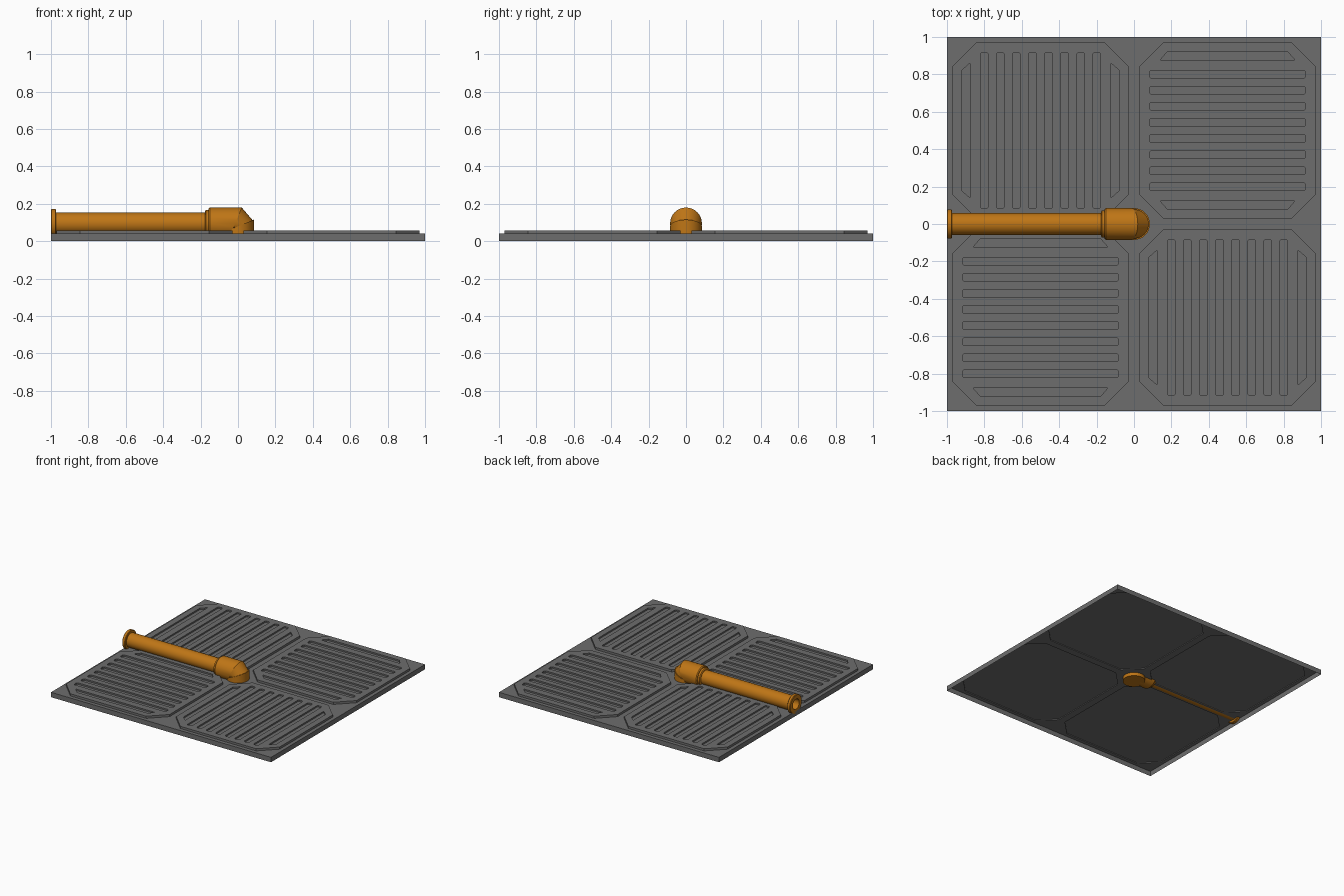
import bpy, bmesh, math
from mathutils import Vector

if "Cube" in bpy.data.objects:
    bpy.data.objects.remove(bpy.data.objects["Cube"])


def material(name, rgb):
    m = bpy.data.materials.new(name)
    m.diffuse_color = (*rgb, 1)
    m.use_nodes = True
    m.node_tree.nodes["Principled BSDF"].inputs["Base Color"].default_value = m.diffuse_color
    return m


GREY = material("floor_grey", (0.155, 0.155, 0.155))
ORANGE = material("pipe_orange", (0.52, 0.18, 0.008))


def finish(bm, name, mat, smooth=False):
    me = bpy.data.meshes.new(name)
    bm.to_mesh(me)
    bm.free()
    ob = bpy.data.objects.new(name, me)
    bpy.context.collection.objects.link(ob)
    me.materials.append(mat)
    if smooth:
        bpy.context.view_layer.objects.active = ob
        ob.select_set(True)
        bpy.ops.object.shade_smooth_by_angle(angle=math.radians(20))
        ob.select_set(False)
    return ob


def chamfered(cx, cy, hx, hy, c):
    """Counter-clockwise rectangle with cut corners."""
    p = [(hx, -hy + c), (hx, hy - c), (hx - c, hy), (-hx + c, hy),
         (-hx, hy - c), (-hx, -hy + c), (-hx + c, -hy), (hx - c, -hy)]
    return [(cx + x, cy + y) for x, y in p]


def sheet(bm, outer, holes, z, outer_low, hole_low=None):
    """Flat top with holes, plus walls going down from its edges."""
    edges, walls = [], []
    for pts, low in [(outer, outer_low)] + [(h[::-1], hole_low) for h in holes]:
        vs = [bm.verts.new((x, y, z)) for x, y in pts]
        n = len(vs)
        edges += [bm.edges.new((vs[i], vs[(i + 1) % n])) for i in range(n)]
        if low is not None:
            walls.append((vs, low))
    bmesh.ops.triangle_fill(bm, use_beauty=True, use_dissolve=False, edges=edges, normal=(0, 0, 1))
    bm.normal_update()
    for f in bm.faces:
        if f.normal.z < -0.5:
            f.normal_flip()
    for vs, low in walls:
        lo = [bm.verts.new((v.co.x, v.co.y, low)) for v in vs]
        for i in range(len(vs)):
            j = (i + 1) % len(vs)
            bm.faces.new((lo[i], lo[j], vs[j], vs[i]))


PANEL = [(sx, sy) for sx in (-1, 1) for sy in (-1, 1)]
FRAME_Z, TOP_Z, GROOVE_Z = 0.04, 0.058, 0.046


def octagon(cx, cy):
    return chamfered(cx, cy, 0.47, 0.47, 0.125)


# Open-bottomed floor frame with four octagonal openings
bm = bmesh.new()
sheet(bm, [(-1, -1), (1, -1), (1, 1), (-1, 1)],
      [octagon(sx * 0.5, sy * 0.5) for sx, sy in PANEL], FRAME_Z, 0)
finish(bm, "floor_frame", GREY)

# Raised grooved panels, groove direction alternating
for k, (sx, sy) in enumerate(PANEL):
    cx, cy = sx * 0.5, sy * 0.5
    slots = [chamfered(0, 0.086 * (i - 3.5), 0.418, 0.021, 0.008) for i in range(8)]
    slots.append([(-0.36, 0.377), (0.36, 0.377), (0.322, 0.42), (-0.322, 0.42)])
    slots.append([(-x, -y) for x, y in slots[-1]])
    if sx != sy:
        slots = [[(-y, x) for x, y in s] for s in slots]
    slots = [[(x + cx, y + cy) for x, y in s] for s in slots]
    bm = bmesh.new()
    sheet(bm, octagon(cx, cy), slots, TOP_Z, FRAME_Z, GROOVE_Z)
    bm.faces.new([bm.verts.new((x, y, GROOVE_Z)) for x, y in octagon(cx, cy)])
    finish(bm, "floor_panel_%d" % (k + 1), GREY)


def tube(name, rings, n=32):
    """Skin rings given as (centre, in-plane up vector, radius)."""
    bm = bmesh.new()
    loops = []
    for c, up, r in rings:
        loops.append([bm.verts.new(Vector(c) + r * (math.cos(a) * Vector(up) + math.sin(a) * Vector((0, 1, 0))))
                      for a in (2 * math.pi * i / n for i in range(n))])
    for a, b in zip(loops, loops[1:]):
        for i in range(n):
            j = (i + 1) % n
            bm.faces.new((a[j], a[i], b[i], b[j]))
    bm.faces.new(loops[0])
    bm.faces.new(loops[-1][::-1])
    bm.normal_update()
    bmesh.ops.recalc_face_normals(bm, faces=bm.faces[:])
    return finish(bm, name, ORANGE, True)


PZ = 0.095
UP = (0, 0, 1)


def along_x(name, profile):
    return tube(name, [((x, 0, PZ), UP, r) for x, r in profile])


# Straight pipe with end flange and recessed mouth
along_x("straight_pipe", [(-0.93, 0.042), (-1.0, 0.042), (-1.0, 0.074), (-0.996, 0.078),
                          (-0.977, 0.078), (-0.973, 0.074), (-0.973, 0.058), (-0.14, 0.058)])
# Narrow ring where the pipe enters the elbow
along_x("elbow_collar", [(-0.176, 0.066), (-0.172, 0.073), (-0.14, 0.073)])

# Mitred elbow turning down into the floor
t, d = math.tan(math.radians(22.5)), 0.015
tube("elbow", [
    ((-0.157, 0, PZ), UP, 0.079),
    ((-0.150, 0, PZ), UP, 0.085),
    ((-d, 0, PZ), (t, 0, 1), 0.085),
    ((0, 0, PZ - d), (1, 0, t), 0.078),
    ((0, 0, PZ - d), (1, 0, t), 0.085),
    ((0, 0, 0.012), (1, 0, 0), 0.085),
])
